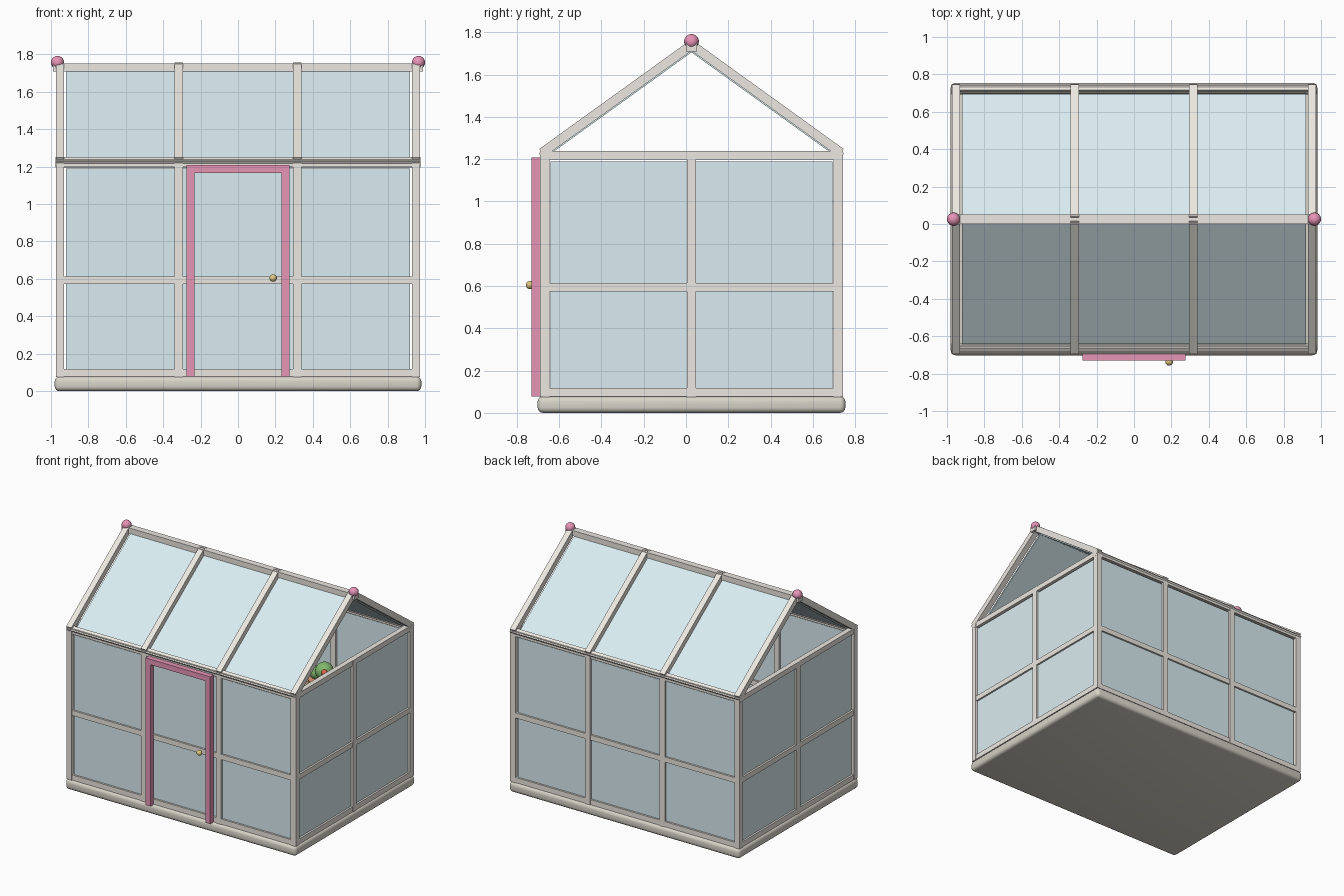
import bpy, math
from mathutils import Vector

if "Cube" in bpy.data.objects:
    bpy.data.objects.remove(bpy.data.objects["Cube"])

CY = 0.026                 # depth centre of the house
PX, PY = 0.952, 0.694      # corner post half spacings
EAVE, RIDGE = 1.24, 1.74   # rafter centreline heights
T = 0.044                  # bar thickness
ANG = math.atan2(RIDGE - EAVE, PY)


def mat(name, r, g, b):
    m = bpy.data.materials.new(name)
    m.diffuse_color = (r, g, b, 1)
    m.use_nodes = True
    m.node_tree.nodes["Principled BSDF"].inputs["Base Color"].default_value = m.diffuse_color
    return m


CREAM = mat("cream_paint", 0.84, 0.81, 0.76)
GLASS = mat("pale_glass", 0.70, 0.84, 0.88)
PINK = mat("pink_paint", 0.80, 0.30, 0.47)
BRASS = mat("brass", 0.75, 0.58, 0.22)
STONE = mat("stone", 0.68, 0.66, 0.58)
WOOD = mat("wood", 0.50, 0.33, 0.18)
CLAY = mat("terracotta", 0.75, 0.33, 0.18)
LEAF = mat("leaf", 0.22, 0.48, 0.15)
RED = mat("tomato", 0.8, 0.12, 0.08)


def finish(name, m):
    o = bpy.context.object
    o.name = name
    o.data.materials.append(m)
    return o


def box(name, loc, size, m=CREAM, rx=0.0):
    bpy.ops.mesh.primitive_cube_add(size=1, location=(loc[0], loc[1] + CY, loc[2]), rotation=(rx, 0, 0))
    o = finish(name, m)
    o.scale = size
    bpy.ops.object.transform_apply(location=False, rotation=False, scale=True)
    return o


def ball(name, loc, r, m):
    bpy.ops.mesh.primitive_uv_sphere_add(segments=24, ring_count=14, radius=r,
                                         location=(loc[0], loc[1] + CY, loc[2]))
    o = finish(name, m)
    bpy.ops.object.shade_smooth()
    return o


# rounded base slab
base = box("base_slab", (0, 0, 0.039), (1.96, 1.456, 0.078), STONE)
bev = base.modifiers.new("round", 'BEVEL')
bev.width, bev.segments = 0.026, 4
bpy.ops.object.modifier_apply(modifier="round")
bpy.ops.object.shade_smooth_by_angle(angle=math.radians(35))

# long walls: posts, rails and glass
H0, H1 = 0.076, 1.239
for s, side in ((-1, "front"), (1, "back")):
    for i in range(4):
        x = -PX + i * 2 * PX / 3
        box(side + "_post", (x, s * PY, (H0 + H1) / 2), (T, T, H1 - H0))
    for z in (0.098, 0.594, 1.219):
        box(side + "_rail", (0, s * PY, z), (2 * PX, 0.04, 0.04))
    box(side + "_glass", (0, s * PY, 0.652), (1.84, 0.012, 1.076), GLASS)
    # tilted eave beam
    box(side + "_eave_beam", (0, s * PY, 1.224), (2 * PX + 0.046, 0.04, 0.04), CREAM, -s * ANG)

# gable end walls
for s, side in ((-1, "left"), (1, "right")):
    box(side + "_mid_post", (s * PX, 0, (H0 + H1) / 2), (T, T, H1 - H0))
    for z in (0.098, 0.594, 1.219):
        box(side + "_rail", (s * PX, 0, z), (0.04, 2 * PY, 0.04))
    box(side + "_glass", (s * PX, 0, 0.652), (0.012, 1.335, 1.076), GLASS)

# roof slopes: rafters and glass
for s, side in ((-1, "front"), (1, "back")):
    down = Vector((0, s * math.cos(ANG), -math.sin(ANG)))
    normal = Vector((0, s * math.sin(ANG), math.cos(ANG)))
    apex = Vector((0, 0, RIDGE))
    length = math.hypot(PY, RIDGE - EAVE) + 0.016
    for i in range(4):
        c = apex + down * length / 2
        c.x = -PX + i * 2 * PX / 3
        box(side + "_rafter", c, (T, length, T), CREAM, -s * ANG)
    c = apex + down * 0.425 - normal * 0.022
    box(side + "_roof_glass", c, (1.84, 0.82, 0.012), GLASS, -s * ANG)

# ridge beam with ball finials
box("ridge_beam", (0, 0, 1.731), (1.98, 0.05, 0.042))
for s in (-1, 1):
    ball("finial", (s * 0.965, 0, 1.757), 0.035, PINK)

# door frame and knob
DY = -0.71 - CY
for s in (-1, 1):
    box("door_stile", (s * 0.254, DY, 0.643), (0.042, 0.04, 1.13), PINK)
box("door_head", (0, DY, 1.187), (0.55, 0.04, 0.042), PINK)
ball("door_knob", (0.188, -0.737 - CY, 0.605), 0.02, BRASS)

# potting shelf inside the back wall
box("shelf_top", (0, 0.48, 0.60), (1.6, 0.28, 0.03), WOOD)
for x in (-0.75, 0.75):
    for y in (0.37, 0.59):
        box("shelf_leg", (x, y, 0.33), (0.04, 0.04, 0.52), WOOD)

# potted tomato plants
for x in (-0.47, -0.07, 0.33):
    bpy.ops.mesh.primitive_cone_add(vertices=24, radius1=0.05, radius2=0.075, depth=0.12,
                                    location=(x, 0.48 + CY, 0.675))
    finish("plant_pot", CLAY)
    bpy.ops.object.shade_smooth_by_angle(angle=math.radians(35))
    ball("foliage", (x + 0.05, 0.48, 0.81), 0.065, LEAF)
    ball("foliage", (x - 0.03, 0.50, 0.77), 0.05, LEAF)
    ball("tomato", (x + 0.085, 0.43, 0.825), 0.022, RED)
